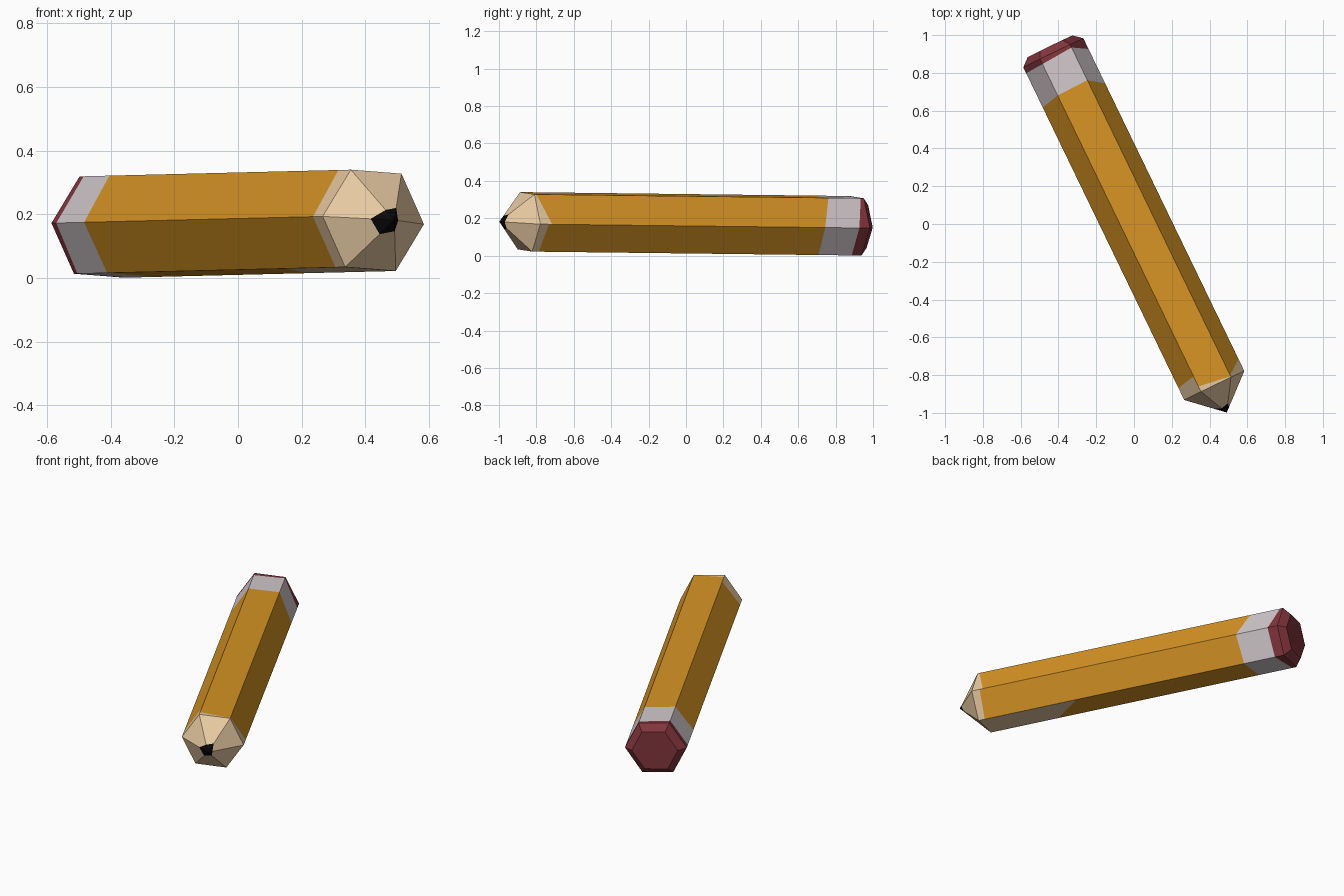
import bpy, bmesh, math
from mathutils import Vector

if "Cube" in bpy.data.objects:
    bpy.data.objects.remove(bpy.data.objects["Cube"])

# Pencil axis frame: from the eraser shoulder to the base of the sharpened cone
START = Vector((-0.427, 0.906, 0.160))
END = Vector((0.425, -0.855, 0.181))
APEX = Vector((0.491, -0.998, 0.182))
LENGTH = (END - START).length
D = (END - START).normalized()
U = Vector((-D.y, D.x, 0)).normalized()
V = D.cross(U)
R, ROLL = 0.177, math.radians(-4)


def corner(k, t, r=R):
    a = ROLL + math.radians(60 * k)
    return START + D * t + (U * math.cos(a) + V * math.sin(a)) * r


def material(name, rgb):
    m = bpy.data.materials.new(name)
    lin = [((c / 255 + 0.055) / 1.055) ** 2.4 if c > 10 else c / 255 / 12.92 for c in rgb]
    m.diffuse_color = (*lin, 1)
    m.use_nodes = True
    m.node_tree.nodes["Principled BSDF"].inputs["Base Color"].default_value = m.diffuse_color
    return m


def part(name, polys, mat):
    bm = bmesh.new()
    for poly in polys:
        bm.faces.new([bm.verts.new(p) for p in poly])
    bmesh.ops.remove_doubles(bm, verts=bm.verts, dist=0.0005)
    me = bpy.data.meshes.new(name)
    bm.to_mesh(me)
    bm.free()
    me.materials.append(mat)
    ob = bpy.data.objects.new(name, me)
    bpy.context.collection.objects.link(ob)


def band(starts, ends):
    """Hexagonal band; each side has a (first edge, second edge) distance pair."""
    return [[corner(k, s[0]), corner(k + 1, s[1]), corner(k + 1, e[1]), corner(k, e[0])]
            for k, (s, e) in enumerate(zip(starts, ends))]


def pairs(vals):
    return [(vals[k], vals[(k + 1) % 6]) for k in range(6)]


# Colour borders along the shaft (corner 0 = right, counter-clockwise from the front)
shoulder = pairs([0] * 6)
eraser_edge = pairs([0.062, 0.018, 0.03, 0.035, 0.025, 0.058])
ferrule_edge = pairs([0.265, 0.21, 0.215, 0.235, 0.24, 0.255])
bare = [(0.07, 0.012), (0.005, 0.03), (0.09, 0.07), (0.07, 0.07), (0.43, 0.63), (0.04, 0.05)]
paint_edge = [(LENGTH - a, LENGTH - b) for a, b in bare]
shaft_end = pairs([LENGTH] * 6)

# Eraser: end cap, bevel and short side band
CAP_T, CAP_R = -0.039, 0.132
cap = [corner(k, CAP_T, CAP_R) for k in range(6)]
bevel = [[cap[k], cap[(k + 1) % 6], corner(k + 1, 0), corner(k, 0)] for k in range(6)]
part("eraser", [cap[::-1]] + bevel + band(shoulder, eraser_edge), material("dark red", (130, 53, 60)))

# Ferrule and painted shaft
part("ferrule", band(eraser_edge, ferrule_edge), material("pale metal", (210, 201, 204)))
part("painted_shaft", band(ferrule_edge, paint_edge), material("yellow paint", (215, 148, 36)))

# Bare wood cone and the lead at its tip
lead = [0.13, 0.26, 0.2, 0.33, 0.3, 0.22]
mark = [APEX.lerp(corner(k, LENGTH), f) for k, f in enumerate(lead)]
cone = [[corner(k, LENGTH), corner(k + 1, LENGTH), mark[(k + 1) % 6], mark[k]] for k in range(6)]
part("bare_wood", band(paint_edge, shaft_end) + cone, material("bare wood", (232, 202, 162)))
part("lead_tip", [[mark[k], mark[(k + 1) % 6], APEX] for k in range(6)], material("black lead", (8, 8, 8)))
